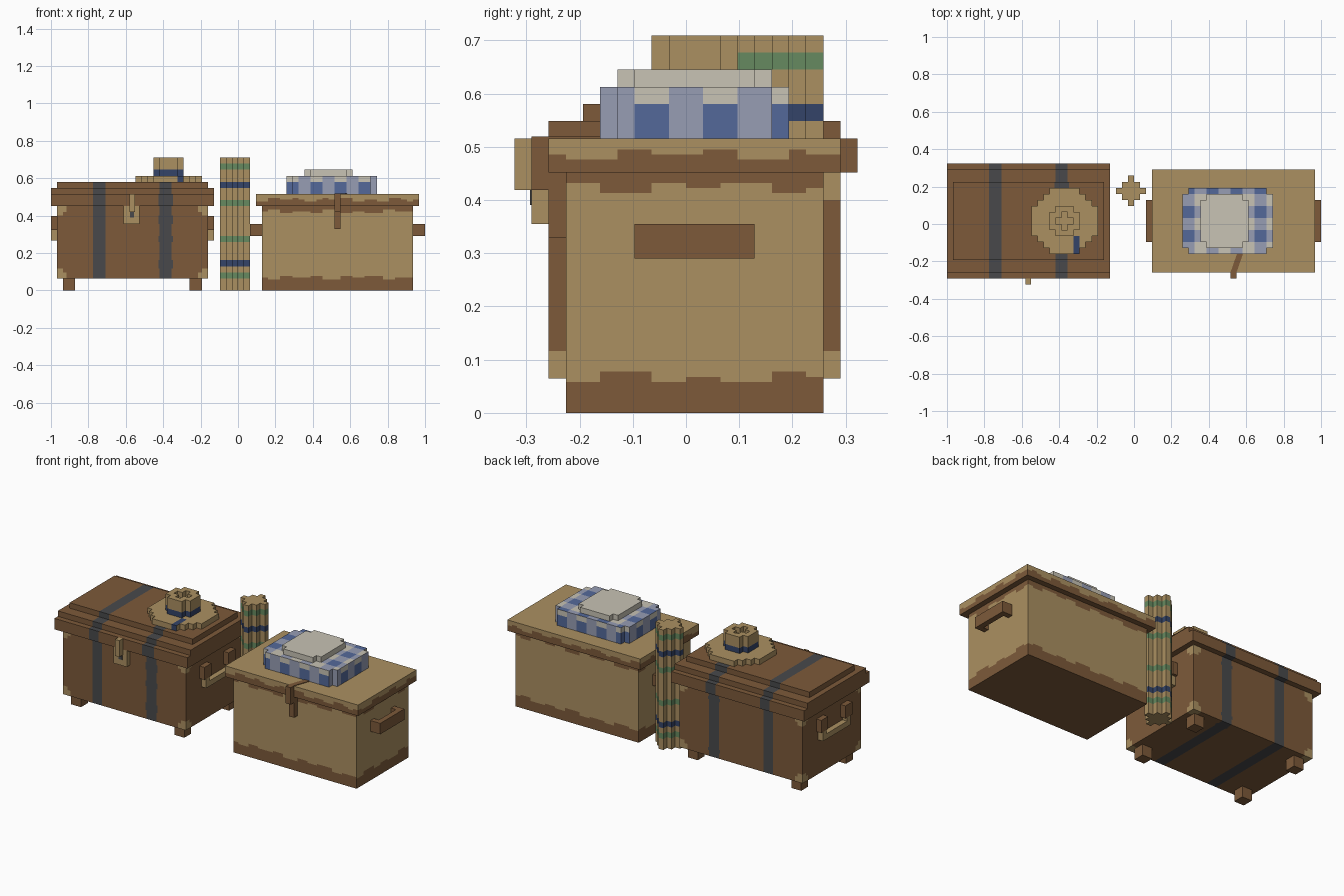
import bpy, bmesh, math
from mathutils import Vector

if "Cube" in bpy.data.objects:
    bpy.data.objects.remove(bpy.data.objects["Cube"], do_unlink=True)

U = 2 / 62  # one block

COLOURS = {"brown": "7d5a3a", "tan": "ab9061", "iron": "48494b", "green": "668a60",
           "navy": "344468", "blue": "54699a", "lavender": "979db4", "cream": "c8c3b5"}
NAMES = list(COLOURS)
MATS = []
for name, code in COLOURS.items():
    srgb = [int(code[i:i + 2], 16) / 255 for i in (0, 2, 4)]
    col = [((c + 0.055) / 1.055) ** 2.4 for c in srgb] + [1]
    mat = bpy.data.materials.new(name)
    mat.use_nodes = True
    mat.diffuse_color = col
    bsdf = mat.node_tree.nodes["Principled BSDF"]
    bsdf.inputs["Base Color"].default_value = col
    bsdf.inputs["Roughness"].default_value = 0.9
    MATS.append(mat)


def finish(name, bm, rule, cuts):
    """Cut along planes, colour faces by rule(centre, normal), scale to size."""
    for axis, values in enumerate(cuts):
        no = Vector([float(i == axis) for i in range(3)])
        for v in values:
            geom = bm.verts[:] + bm.edges[:] + bm.faces[:]
            bmesh.ops.bisect_plane(bm, geom=geom, plane_co=no * v, plane_no=no, dist=1e-4)
    bmesh.ops.recalc_face_normals(bm, faces=bm.faces[:])
    bm.normal_update()
    used = []
    for f in bm.faces:
        c = rule if isinstance(rule, str) else rule(f.calc_center_median(), f.normal)
        if c not in used:
            used.append(c)
        f.material_index = used.index(c)
    bmesh.ops.scale(bm, vec=(U, U, U), verts=bm.verts[:])
    mesh = bpy.data.meshes.new(name)
    bm.to_mesh(mesh)
    bm.free()
    for c in used:
        mesh.materials.append(MATS[NAMES.index(c)])
    ob = bpy.data.objects.new(name, mesh)
    bpy.context.collection.objects.link(ob)
    return ob


def box(name, x, y, z, rule, cuts=((), (), ())):
    bm = bmesh.new()
    bmesh.ops.create_cube(bm, size=1)
    for v in bm.verts:
        v.co = [r[0] if c < 0 else r[1] for c, r in zip(v.co, (x, y, z))]
    return finish(name, bm, rule, cuts)


def cells(name, squares, z, rule, cuts=((), (), ())):
    """Extrude a set of unit squares from z[0] to z[1]."""
    bm = bmesh.new()
    for x, y in squares:
        bm.faces.new([bm.verts.new((x + a, y + b, z[0])) for a, b in ((0, 0), (1, 0), (1, 1), (0, 1))])
    bmesh.ops.remove_doubles(bm, verts=bm.verts[:], dist=1e-4)
    ext = bmesh.ops.extrude_face_region(bm, geom=bm.faces[:], use_keep_orig=True)
    top = [e for e in ext["geom"] if isinstance(e, bmesh.types.BMVert)]
    bmesh.ops.translate(bm, verts=top, vec=(0, 0, z[1] - z[0]))
    return finish(name, bm, rule, cuts)


def disc(cx, cy, r, test):
    span = range(-r, r + 1)
    return [(cx + i, cy + j) for i in span for j in span if test(i, j)]


def wave(t):
    return 0.3 * round(math.sin(t * 1.3) + 0.6 * math.sin(t * 0.55))


# Trunk: iron straps and tan corner caps
def strap(c, n):
    wobble = 0.2 * (int(c.z + c.y) % 3 == 0)
    on = -24 < c.x < -22 or -13 - wobble < c.x < -11 + wobble
    return "iron" if on and abs(n.x) < 0.5 else "brown"


def trunk_paint(c, n):
    near = (min(c.x + 30, -5 - c.x), min(c.y + 8, 9 - c.y), min(c.z - 2, 14 - c.z))
    if max(near) < 1.6 and sum(near) < 2.2:
        return "tan"
    return strap(c, n)


strap_x = (-24, -22, -13.2, -13, -11, -10.8)
box("trunk_body", (-30, -5), (-8, 9), (2, 14), trunk_paint,
    (strap_x + (-29, -28.4, -6.6, -6), (-7, -6.4, 7.4, 8), (3, 3.6, 5, 6, 8, 9, 11, 12.4, 13)))
box("trunk_lid_rim", (-31, -4), (-9, 10), (14, 16), strap, (strap_x, (), ()))
box("trunk_lid_step", (-31, -4), (-8, 9), (16, 17), strap, (strap_x, (), ()))
box("trunk_lid_top", (-30, -5), (-6, 7), (17, 18), strap, (strap_x, (-3, 0, 2, 5), ()))
for i, x in enumerate((-29, -8)):
    for j, y in enumerate((-7, 6)):
        box(f"trunk_foot_{i}{j}", (x, x + 2), (y, y + 2), (0, 2), "brown")

# Trunk latch
box("latch_plate", (-19, -16.3), (-9, -8), (11, 14), "tan")
box("latch_tongue", (-18, -17.1), (-10, -9), (13, 16), "tan")
box("latch_keyhole", (-17.9, -17.2), (-9.1, -9), (12.1, 13), "iron")

# Trunk side handles: two lugs and a hanging grip
for side, x in (("right", (-31, -30)), ("left", (-5, -4))):
    for i, y in enumerate((-4, 3)):
        box(f"trunk_{side}_lug_{i}", x, (y, y + 2), (10, 12.3), "brown")
        box(f"trunk_{side}_grip_end_{i}", x, (y + 0.5, y + 1.5), (8.3, 10), "tan")
    box(f"trunk_{side}_grip", x, (-2.5, 3.5), (8.3, 9.3), "tan")

# Sun hat on the trunk
brim = disc(-12, 0, 5, lambda i, j: i * i + j * j < 30)
crown = disc(-12, 0, 2, lambda i, j: abs(i) + abs(j) < 4)
dent = disc(-12, 0, 1, lambda i, j: abs(i) + abs(j) < 2)
cells("hat_brim", brim, (18, 19), lambda c, n: "navy" if -10 < c.x < -9 and c.y < -2 and n.z > -0.5
      and abs(n.x) < 0.5 else "tan")
cells("hat_band", crown, (19, 20), "navy")
cells("hat_crown", crown, (20, 21), "tan")
cells("hat_crown_rim", [s for s in crown if s not in dent], (21, 22), "tan")


# Bundle of rolled mats with coloured bands
def bundle_paint(c, n):
    if abs(n.z) > 0.5:
        return "tan"
    level = int(c.z)
    return "navy" if level in (4, 17) else "green" if level in (2, 8, 14, 20) else "tan"


cells("rolled_bundle", disc(-1, 5, 2, lambda i, j: abs(i) + abs(j) < 3), (0, 22), bundle_paint,
      ((), (), (2, 3, 4, 5, 8, 9, 14, 15, 17, 18, 20, 21)))


# Basket with wavy brown trim
def basket_paint(c, n):
    if abs(n.z) > 0.5:
        return "brown"
    w = wave(c.x + c.y)
    return "brown" if c.z < 2.1 + w or c.z > 13.1 - w else "tan"


def basket_lid_paint(c, n):
    if abs(n.z) > 0.5:
        return "tan" if n.z > 0 else "brown"
    return "brown" if c.z < 15.05 + wave(c.x * 1.2 + c.y + 2) else "tan"


box("basket_body", (4, 29), (-7, 8), (0, 14), basket_paint,
    (range(5, 29), range(-6, 8), (1.8, 2.1, 2.4, 12.8, 13.1, 13.4)))
box("basket_lid", (3, 30), (-8, 9), (14, 16), basket_lid_paint,
    (range(4, 30), range(-7, 9), (14.75, 15.05, 15.35)))
for side, out, inner in (("right", 2, 4), ("left", 31, 29)):
    step = 1 if out < inner else -1
    box(f"basket_{side}_handle", sorted((out, out + step)), (-3, 4), (9, 11), "brown")
    for i, y in enumerate((-3, 3)):
        box(f"basket_{side}_handle_end_{i}", sorted((out + step, inner)), (y, y + 1), (9, 11), "brown")

# Basket clasp and the strap lying across the lid
box("clasp_strap", (16, 17), (-9, -8), (13, 16.1), "brown")
box("clasp_peg", (16, 17), (-8, -7), (10.2, 14), "brown")
lid_strap = box("lid_strap", (16, 17), (-8, -5), (16, 16.1), "brown")
for v in lid_strap.data.vertices:
    v.co.x += (v.co.y + 8 * U) * 0.35


# Folded checked cloth with a plain one on top
def gingham(c, n):
    a = int(c.x - 8) // 2 % 2 == 0
    b = int(c.y + 7) // 2 % 2 == 0
    if abs(n.z) > 0.5:
        return "blue" if a and b else "lavender" if a or b else "cream"
    dark = b if abs(n.x) > 0.5 else a
    if not dark:
        return "lavender"
    return "blue" if c.z < 18 else "cream"


cloth = [(x, y) for x in range(8, 23) for y in range(-5, 6)
         if not (x in (8, 22) and y in (-5, 5))]
cells("checked_cloth", cloth, (16, 19), gingham, ((), (), (18,)))
plain = [(x, y) for x in range(11, 19) for y in range(-4, 5)
         if not (x in (11, 18) and y in (-4, 4))]
cells("plain_cloth", plain, (19, 20), "cream")
